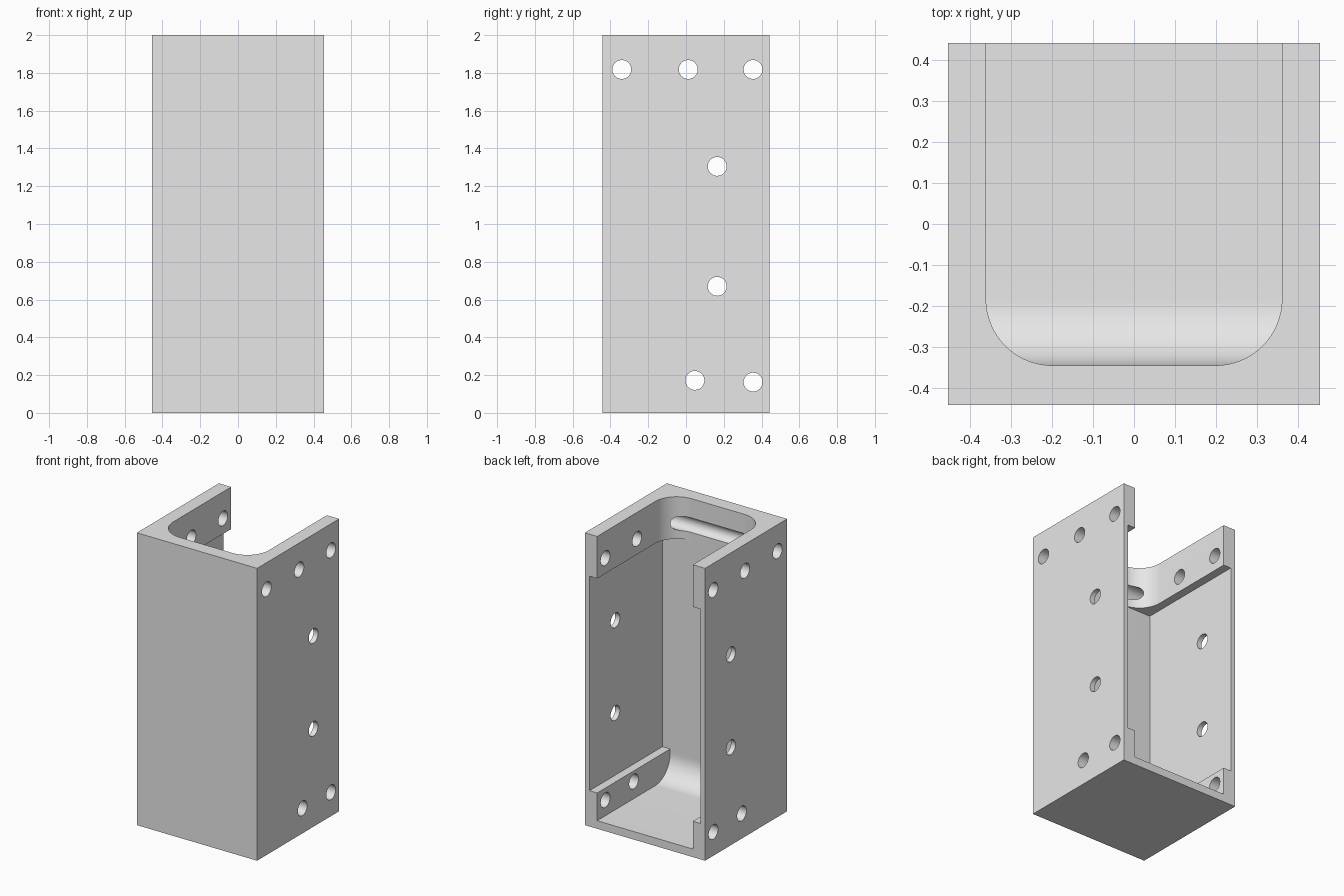
import bpy
import bmesh
from math import sin, cos, pi
from mathutils import Vector

cube = bpy.data.objects.get("Cube")
if cube:
    bpy.data.objects.remove(cube, do_unlink=True)

# Overall sizes
HX, HY, HEIGHT = 0.455, 0.443, 2.0
LIP_X, POCKET_X = 0.362, 0.42      # inner half widths at the lips and between them
FRONT_Y, FILLET = -0.346, 0.163
FLOOR, LOW_LIP, HIGH_LIP = 0.055, 0.245, 1.712
HOLE_R = 0.05
BACK = HY + 0.2

grey = bpy.data.materials.new("plain grey")
grey.use_nodes = True
grey.diffuse_color = (0.8, 0.8, 0.8, 1)
grey.node_tree.nodes["Principled BSDF"].inputs["Base Color"].default_value = (0.8, 0.8, 0.8, 1)


def prism(name, points, sweep):
    """Extrude a planar outline along the sweep vector."""
    bm = bmesh.new()
    face = bm.faces.new([bm.verts.new(p) for p in points])
    ext = bmesh.ops.extrude_face_region(bm, geom=[face])
    moved = [g for g in ext["geom"] if isinstance(g, bmesh.types.BMVert)]
    bmesh.ops.translate(bm, verts=moved, vec=Vector(sweep))
    bmesh.ops.recalc_face_normals(bm, faces=bm.faces)
    mesh = bpy.data.meshes.new(name)
    bm.to_mesh(mesh)
    bm.free()
    mesh.materials.append(grey)
    obj = bpy.data.objects.new(name, mesh)
    bpy.context.collection.objects.link(obj)
    return obj


def box(name, x, y0, y1, z0, z1):
    outline = [(-x, y0, z0), (x, y0, z0), (x, y1, z0), (-x, y1, z0)]
    return prism(name, outline, (0, 0, z1 - z0))


def arc(cx, cy, r, start, end, steps=16):
    return [(cx + r * cos(start + (end - start) * i / steps),
             cy + r * sin(start + (end - start) * i / steps)) for i in range(steps + 1)]


def cut(body, cutter):
    """Subtract the cutter and discard it."""
    mod = body.modifiers.new("cut", "BOOLEAN")
    mod.operation = "DIFFERENCE"
    mod.solver = "EXACT"
    mod.object = cutter
    bpy.context.view_layer.update()
    result = bpy.data.meshes.new_from_object(
        body.evaluated_get(bpy.context.evaluated_depsgraph_get()))
    body.modifiers.remove(mod)
    body.data = result
    bpy.data.objects.remove(cutter, do_unlink=True)


housing = box("channel_housing", HX, -HY, HY, 0, HEIGHT)

# Upper opening with rounded front corners
c = LIP_X - FILLET
cy = FRONT_Y + FILLET
plan = ([(-LIP_X, BACK)] + arc(-c, cy, FILLET, pi, 1.5 * pi)
        + arc(c, cy, FILLET, 1.5 * pi, 2 * pi) + [(LIP_X, BACK)])
cut(housing, prism("upper_opening", [(x, y, 1.2) for x, y in plan], (0, 0, 1)))

# Lower pocket with a fillet between floor and front wall
side = arc(cy, FLOOR + FILLET, FILLET, pi, 1.5 * pi) + [(BACK, FLOOR), (BACK, 0.8), (FRONT_Y, 0.8)]
cut(housing, prism("lower_pocket", [(-LIP_X, y, z) for y, z in side], (2 * LIP_X, 0, 0)))

# Wider square pocket between the two lips
cut(housing, box("middle_pocket", POCKET_X, FRONT_Y, BACK, LOW_LIP, HIGH_LIP))

# Holes drilled through both side walls; the frontmost also grooves the front wall
holes = [(-0.34, 1.818), (0.012, 1.818), (0.355, 1.818), (0.165, 1.305),
         (0.165, 0.67), (0.047, 0.172), (0.355, 0.163)]
for y, z in holes:
    ring = arc(y, z, HOLE_R, 0, 2 * pi, 40)[:-1]
    cut(housing, prism("hole", [(-1, a, b) for a, b in ring], (2, 0, 0)))

# Smooth the rounded surfaces, keep machined edges sharp
bpy.ops.object.select_all(action="DESELECT")
housing.select_set(True)
bpy.context.view_layer.objects.active = housing
bpy.ops.object.shade_smooth_by_angle(angle=pi / 6)
